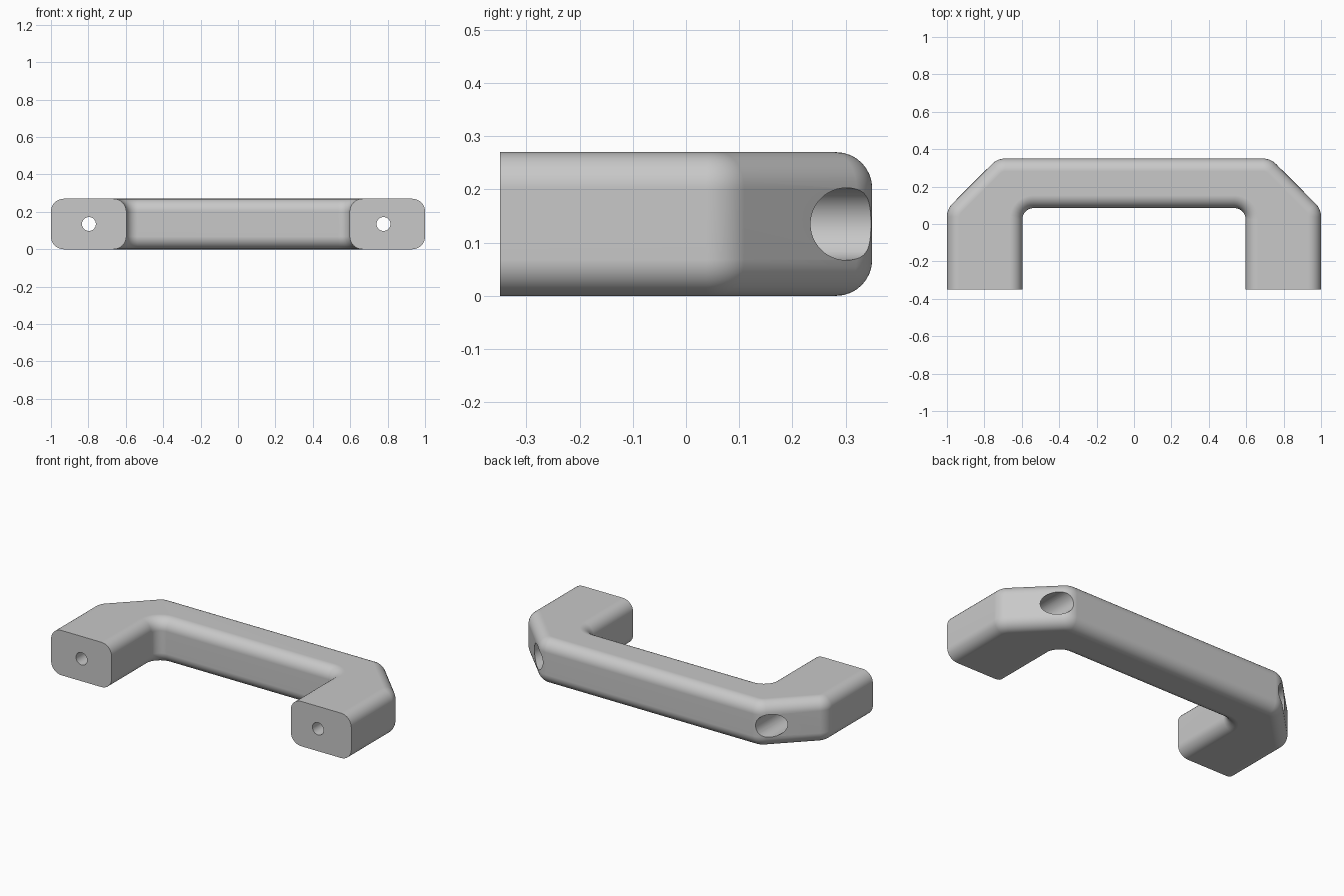
import bpy, bmesh
from math import sin, cos, pi

if "Cube" in bpy.data.objects:
    bpy.data.objects.remove(bpy.data.objects["Cube"])

HEIGHT, EDGE = 0.27, 0.068        # handle thickness, edge rounding
END, BACK = -0.35, 0.35           # mounting face and grip back
CORNER, FILLET = 0.1, 0.06        # outer and inner corner radii
LEG_IN, GRIP_IN = 0.597, 0.085    # inner faces of legs and grip
CHAMFER = 1.08                    # x + y along the slanted corner
STEPS = 8

grey = bpy.data.materials.new("grey plastic")
grey.use_nodes = True
colour = (0.58, 0.58, 0.58, 1)
grey.diffuse_color = colour
grey.node_tree.nodes["Principled BSDF"].inputs["Base Color"].default_value = colour


def arc(cx, cy, r, a, b):
    return [(cx + r * cos(a + (b - a) * i / STEPS),
             cy + r * sin(a + (b - a) * i / STEPS)) for i in range(STEPS + 1)]


def outline(d):
    """Bracket outline, moved inward by d except at the mounting faces."""
    t = CORNER * (2 ** 0.5 - 1)
    right = [(1 - d, END)]
    right += arc(1 - CORNER, CHAMFER - 1 - t, CORNER - d, 0, pi / 4)
    right += arc(CHAMFER - BACK - t, BACK - CORNER, CORNER - d, pi / 4, pi / 2)
    inner = [(LEG_IN + d, END)]
    inner += arc(LEG_IN - FILLET, GRIP_IN - FILLET, FILLET + d, 0, pi / 2)
    flip = lambda pts: [(-x, y) for x, y in reversed(pts)]
    return right + flip(right) + [(-x, y) for x, y in inner] + inner[::-1]


# Body: stacked outlines with a rounded edge at the bottom and top
angles = [pi / 2 * i / STEPS for i in range(STEPS + 1)]
low = [(EDGE * (1 - sin(a)), EDGE * (1 - cos(a))) for a in angles]
layers = low + [(d, HEIGHT - z) for d, z in reversed(low)]
bm = bmesh.new()
rings = [[bm.verts.new((x, y, z)) for x, y in outline(d)] for d, z in layers]
n = len(rings[0])
for a, b in zip(rings, rings[1:]):
    for i in range(n):
        j = (i + 1) % n
        bm.faces.new((a[i], a[j], b[j], b[i]))
bm.faces.new(rings[0][::-1])
bm.faces.new(rings[-1])
bmesh.ops.recalc_face_normals(bm, faces=bm.faces)
mesh = bpy.data.meshes.new("handle")
bm.to_mesh(mesh)
bm.free()
mesh.materials.append(grey)
handle = bpy.data.objects.new("handle", mesh)
bpy.context.collection.objects.link(handle)


def drill(x, radius, y0, y1):
    """Cut a round hole running front to back."""
    bpy.ops.mesh.primitive_cylinder_add(
        vertices=48, radius=radius, depth=y1 - y0,
        location=(x, (y0 + y1) / 2, HEIGHT / 2), rotation=(pi / 2, 0, 0))
    cutter = bpy.context.object
    cutter.name = "drill"
    cutter.hide_render = True
    cutter.data.materials.append(grey)
    mod = handle.modifiers.new("hole", 'BOOLEAN')
    mod.operation, mod.solver, mod.object = 'DIFFERENCE', 'EXACT', cutter
    bpy.ops.object.select_all(action='DESELECT')
    bpy.context.view_layer.objects.active = handle
    handle.select_set(True)
    bpy.ops.object.modifier_apply(modifier=mod.name)
    bpy.data.objects.remove(cutter)


# Wide bolt recesses from the slanted corners, narrow screw holes in front
for x in (-0.775, 0.778):
    drill(x, 0.068, -0.1, 0.5)
for x in (-0.797, 0.778):
    drill(x, 0.037, -0.5, 0)

bpy.ops.object.shade_smooth_by_angle(angle=pi / 6)
weighted = handle.modifiers.new("even shading", 'WEIGHTED_NORMAL')
weighted.keep_sharp = True
